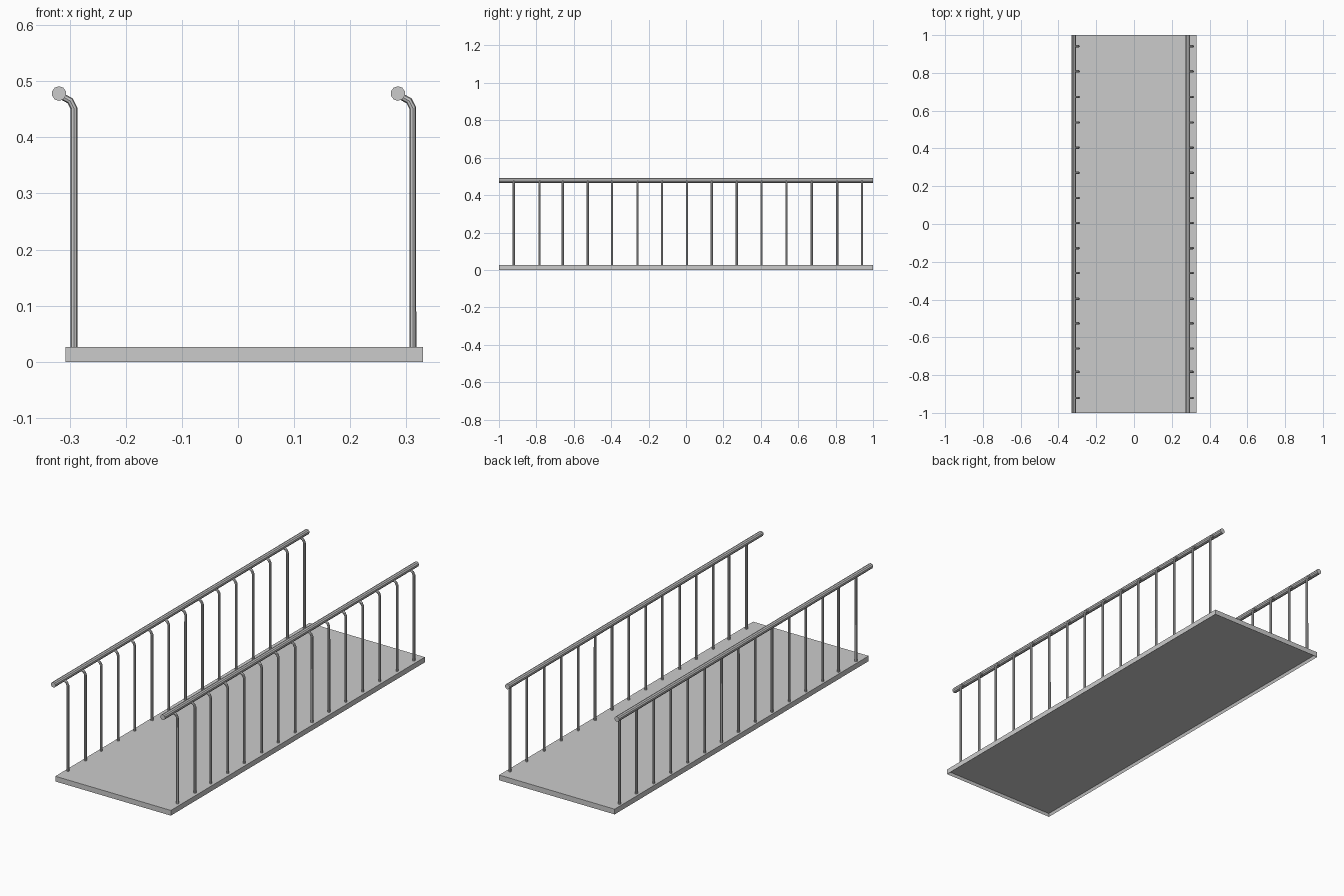
import bpy, bmesh, math
from mathutils import Matrix

if "Cube" in bpy.data.objects:
    bpy.data.objects.remove(bpy.data.objects["Cube"])


def add_object(name, mesh, location=(0, 0, 0)):
    obj = bpy.data.objects.new(name, mesh)
    obj.location = location
    bpy.context.collection.objects.link(obj)
    return obj


def mesh_from(bm, name):
    bmesh.ops.recalc_face_normals(bm, faces=bm.faces)
    mesh = bpy.data.meshes.new(name)
    bm.to_mesh(mesh)
    bm.free()
    return mesh


# Deck: flat slab with a shallow recess underneath, leaving a thin rim
bm = bmesh.new()
bmesh.ops.create_cube(bm, size=1)
bmesh.ops.scale(bm, vec=(0.637, 2.0, 0.026), verts=bm.verts)
bm.normal_update()
under = [f for f in bm.faces if f.normal.z < -0.9]
bmesh.ops.inset_region(bm, faces=under, thickness=0.008)
bmesh.ops.translate(bm, vec=(0, 0, 0.014), verts=under[0].verts)
add_object("deck", mesh_from(bm, "deck"), (0.0115, 0, 0.013))

# Handrail: long low-poly bar along y
bm = bmesh.new()
bmesh.ops.create_cone(bm, cap_ends=True, segments=10, radius1=0.013,
                      radius2=0.013, depth=2.0,
                      matrix=Matrix.Rotation(math.pi / 2, 4, 'X'))
rail_mesh = mesh_from(bm, "handrail")

# Baluster: thin post swept up and bent over to meet the handrail
curve = bpy.data.curves.new("baluster_path", 'CURVE')
curve.dimensions = '3D'
curve.bevel_depth = 0.0062
curve.bevel_resolution = 2
curve.use_fill_caps = True
path = [(0, 0.02), (0, 0.452), (-0.0065, 0.465), (-0.027, 0.476)]
spline = curve.splines.new('POLY')
spline.points.add(len(path) - 1)
for point, (x, z) in zip(spline.points, path):
    point.co = (x, 0, z, 1)
spline.use_smooth = False
source = add_object("baluster_source", curve)
bpy.context.view_layer.update()
evaluated = source.evaluated_get(bpy.context.evaluated_depsgraph_get())
post_mesh = bpy.data.meshes.new_from_object(evaluated)
bpy.data.objects.remove(source)

# Two railings, both leaning the same way
post_y = [-0.921, -0.783, -0.659, -0.526, -0.396, -0.259, -0.128, 0.005,
          0.138, 0.271, 0.404, 0.537, 0.672, 0.808, 0.941]
for side, x in (("left", -0.2925), ("right", 0.3115)):
    add_object(f"{side}_handrail", rail_mesh, (x - 0.0265, 0, 0.478))
    for i, y in enumerate(post_y):
        add_object(f"{side}_baluster_{i + 1}", post_mesh, (x, y, 0))
